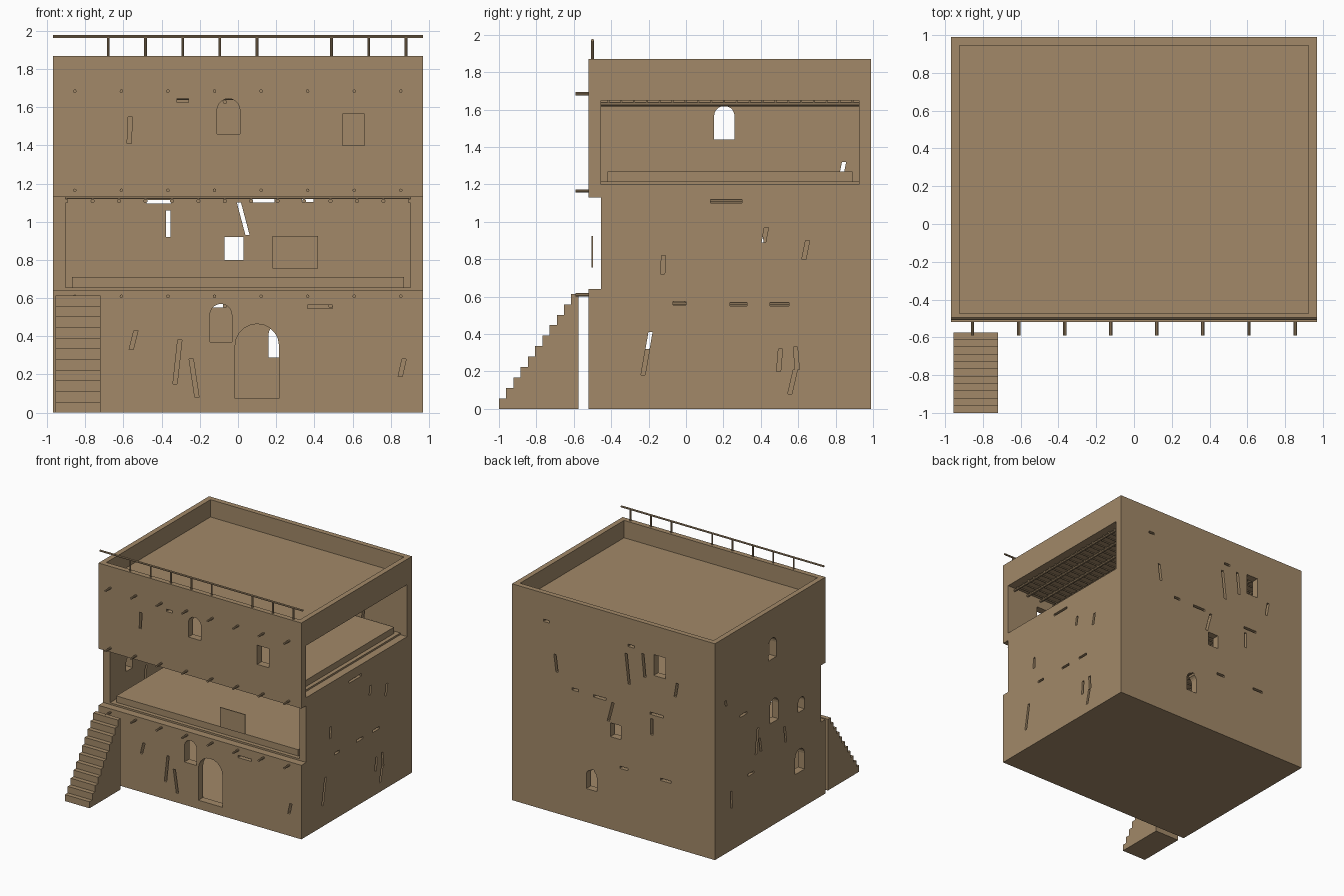
import bpy, bmesh, math
from mathutils import Vector

if "Cube" in bpy.data.objects:
    bpy.data.objects.remove(bpy.data.objects["Cube"], do_unlink=True)

clay = bpy.data.materials.new("mud_brick_tan")
clay.use_nodes = True
tan = (0.36, 0.25, 0.14, 1)
clay.diffuse_color = tan
clay.node_tree.nodes["Principled BSDF"].inputs["Base Color"].default_value = tan

# Main outline of the house
LEFT, RIGHT, FRONT, BACK, THICK = -0.97, 0.97, -0.52, 0.99, 0.065
PORCH = FRONT + THICK


def finish(name, bm):
    bmesh.ops.recalc_face_normals(bm, faces=bm.faces)
    mesh = bpy.data.meshes.new(name)
    bm.to_mesh(mesh)
    bm.free()
    mesh.materials.append(clay)
    obj = bpy.data.objects.new(name, mesh)
    bpy.context.scene.collection.objects.link(obj)
    return obj


def add_prism(bm, points, axis, start, end):
    """Extrude a (u, z) outline along x or y."""
    def place(u, z, depth):
        return (depth, u, z) if axis == "x" else (u, depth, z)
    near = [bm.verts.new(place(u, z, start)) for u, z in points]
    far = [bm.verts.new(place(u, z, end)) for u, z in points]
    bm.faces.new(near)
    bm.faces.new(far[::-1])
    for i in range(len(points)):
        j = (i + 1) % len(points)
        bm.faces.new((near[i], far[i], far[j], near[j]))


def prism(name, points, axis, start, end):
    bm = bmesh.new()
    add_prism(bm, points, axis, start, end)
    return finish(name, bm)


def box(name, x0, x1, y0, y1, z0, z1):
    return prism(name, [(x0, z0), (x1, z0), (x1, z1), (x0, z1)], "y", y0, y1)


def pole(name, start, end, radius):
    start, end = Vector(start), Vector(end)
    direction = end - start
    bm = bmesh.new()
    bmesh.ops.create_cone(bm, cap_ends=True, segments=8, radius1=radius,
                          radius2=radius, depth=direction.length)
    turn = direction.to_track_quat("Z", "Y").to_matrix().to_4x4()
    bmesh.ops.transform(bm, matrix=turn, verts=bm.verts)
    bmesh.ops.translate(bm, vec=(start + end) / 2, verts=bm.verts)
    return finish(name, bm)


# Outlines of the holes
def square(u, z, w, h):
    return [(u - w / 2, z), (u + w / 2, z), (u + w / 2, z + h), (u - w / 2, z + h)]


def arch(u, z, w, h):
    r = w / 2
    spring = z + h - r
    curve = [(u + r * math.cos(math.pi * i / 10), spring + r * math.sin(math.pi * i / 10))
             for i in range(11)]
    return [(u - r, z), (u + r, z)] + curve


def crack(u, z, h, lean):
    w = 0.011
    return [(u - w, z), (u + w, z), (u + lean + w, z + h), (u + lean - w, z + h)]


def chip(u, z, w):
    return square(u, z, w, 0.02)


def wall(name, axis, depth, u0, u1, z0, z1, holes):
    points = [(u0, z0), (u1, z0), (u1, z1), (u0, z1)]
    obj = prism(name, points, axis, depth, depth + THICK)
    bm = bmesh.new()
    for hole in holes:
        add_prism(bm, hole, axis, depth - 0.03, depth + THICK + 0.03)
    cutter = finish(name + "_cutter", bm)
    cutter.hide_render = True
    mod = obj.modifiers.new("openings", "BOOLEAN")
    mod.operation, mod.solver, mod.object = "DIFFERENCE", "EXACT", cutter
    mod.use_self = True
    graph = bpy.context.evaluated_depsgraph_get()
    cut = bpy.data.meshes.new_from_object(obj.evaluated_get(graph))
    obj.modifiers.clear()
    obj.data = cut
    bpy.data.objects.remove(cutter, do_unlink=True)


# Slabs and the floors laid on them
levels = [("ground", 0, 0.07), ("middle", 0.58, 0.64), ("upper", 1.13, 1.2), ("roof", 1.65, 1.72)]
for name, low, high in levels:
    box(name + "_slab", LEFT, RIGHT, FRONT, BACK, low, high)
for name, low, high in levels[1:3]:
    inner = (LEFT + THICK, RIGHT - THICK, PORCH, BACK - THICK)
    box(name + "_floor", *inner, high, high + 0.015)
    box(name + "_raised_floor", inner[0] + 0.035, inner[1] - 0.035,
        inner[2] + 0.035, inner[3] - 0.035, high + 0.015, high + 0.07)

INSIDE = (LEFT + THICK, RIGHT - THICK)
DEEP = (FRONT, BACK)

# Ground storey walls
wall("ground_front_wall", "y", FRONT, *INSIDE, 0.07, 0.58, [
    arch(0.1, 0.075, 0.23, 0.39), arch(-0.09, 0.37, 0.115, 0.2),
    crack(-0.56, 0.33, 0.1, 0.025), crack(-0.33, 0.15, 0.23, 0.025),
    crack(-0.215, 0.08, 0.2, -0.03), crack(0.85, 0.19, 0.09, 0.02),
    chip(0.43, 0.545, 0.13)])
wall("ground_back_wall", "y", BACK - THICK, *INSIDE, 0.07, 0.58, [
    arch(0.21, 0.29, 0.1, 0.17), crack(0.18, 0.32, 0.15, 0.02),
    chip(-0.1, 0.55, 0.08), chip(-0.5, 0.55, 0.1)])
wall("ground_right_side", "x", LEFT, *DEEP, 0.07, 0.58, [
    arch(-0.17, 0.32, 0.13, 0.2), crack(0.76, 0.36, 0.15, 0.01),
    chip(0.5, 0.55, 0.08)])
wall("ground_left_side", "x", RIGHT - THICK, *DEEP, 0.07, 0.58, [
    crack(-0.23, 0.18, 0.23, 0.04), crack(0.495, 0.2, 0.12, 0.01),
    crack(0.555, 0.08, 0.13, 0.03), crack(0.595, 0.21, 0.12, -0.01),
    chip(-0.035, 0.555, 0.07), chip(0.28, 0.55, 0.09), chip(0.5, 0.55, 0.1)])

# Middle storey walls, open at the front
wall("middle_back_wall", "y", BACK - THICK, *INSIDE, 0.64, 1.13, [
    square(-0.02, 0.8, 0.1, 0.12), crack(0.05, 0.93, 0.17, -0.045),
    crack(-0.365, 0.92, 0.14, 0), chip(-0.415, 1.095, 0.13),
    chip(0.13, 1.1, 0.12), chip(0.365, 1.105, 0.06)])
wall("middle_right_side", "x", LEFT, PORCH, BACK, 0.64, 1.13, [
    arch(0.18, 0.89, 0.12, 0.2), arch(-0.19, 0.84, 0.09, 0.12),
    crack(0.43, 0.7, 0.22, -0.03), crack(0.02, 0.65, 0.14, 0.02),
    crack(0.36, 0.7, 0.12, 0.02), chip(0.6, 1.1, 0.1)])
wall("middle_left_side", "x", RIGHT - THICK, PORCH, BACK, 0.64, 1.13, [
    crack(-0.125, 0.72, 0.1, 0.005), crack(0.415, 0.89, 0.08, 0.015),
    crack(0.63, 0.8, 0.1, 0.02), chip(0.215, 1.1, 0.17)])

# Upper storey walls, open on the left side
UPPER_FRONT = (LEFT + THICK, RIGHT)
wall("upper_front_wall", "y", FRONT, *UPPER_FRONT, 1.2, 1.65, [
    arch(-0.05, 1.46, 0.12, 0.185), square(0.605, 1.4, 0.115, 0.165),
    crack(-0.57, 1.41, 0.14, 0.005), chip(-0.29, 1.625, 0.06)])
wall("upper_back_wall", "y", BACK - THICK, *UPPER_FRONT, 1.2, 1.65, [
    square(-0.44, 1.44, 0.11, 0.18), crack(0.54, 1.22, 0.15, 0.02),
    crack(-0.15, 1.3, 0.26, 0.03), crack(-0.3, 1.4, 0.2, 0.02),
    crack(-0.59, 1.31, 0.12, -0.02), chip(0.64, 1.625, 0.06), chip(-0.17, 1.625, 0.06)])
wall("upper_right_side", "x", LEFT, *DEEP, 1.2, 1.65, [
    arch(0.205, 1.44, 0.11, 0.18), crack(0.835, 1.27, 0.05, 0.01)])

# Roof parapet
EDGE = 0.045
for name, x in (("right", LEFT), ("left", RIGHT - EDGE)):
    box(name + "_parapet", x, x + EDGE, FRONT + EDGE, BACK - EDGE, 1.72, 1.87)
for name, y in (("front", FRONT), ("back", BACK - EDGE)):
    box(name + "_parapet", LEFT, RIGHT, y, y + EDGE, 1.72, 1.87)

# Ceiling poles with thin sticks laid across them
for name, ceiling, _ in levels[1:]:
    for i in range(14):
        x = -0.9 + i * 1.8 / 13
        pole(name + "_ceiling_pole", (x, PORCH, ceiling - 0.021),
             (x, BACK - THICK, ceiling - 0.021), 0.011)
    for i in range(20):
        y = PORCH + 0.04 + i * (BACK - PORCH - 0.14) / 19
        pole(name + "_ceiling_stick", (INSIDE[0], y, ceiling - 0.005),
             (INSIDE[1], y, ceiling - 0.005), 0.006)

# Beam ends poking out of the front
for name, low, high in levels[1:]:
    z = (low + high) / 2
    for i in range(8):
        x = -0.855 + i * 0.244
        pole(name + "_beam_end", (x, -0.59, z), (x, FRONT + 0.02, z), 0.009)

# Roof railing, one post missing
pole("railing", (LEFT, -0.5, 1.97), (RIGHT, -0.5, 1.97), 0.008)
for i in range(9):
    if i != 5:
        x = -0.68 + i * 0.195
        pole("railing_post", (x, -0.5, 1.86), (x, -0.5, 1.97), 0.007)

# Shutter panel in the open porch
box("shutter_panel", 0.18, 0.42, -0.505, -0.497, 0.755, 0.925)

# Outside stairs
STEPS = 11
profile = [(-0.575, 0), (-1, 0)]
for i in range(STEPS):
    y, rise = -1 + i * 0.425 / STEPS, 0.615 / STEPS
    profile += [(y, (i + 1) * rise), (y + 0.425 / STEPS, (i + 1) * rise)]
prism("stairs", profile, "x", -0.955, -0.72)
